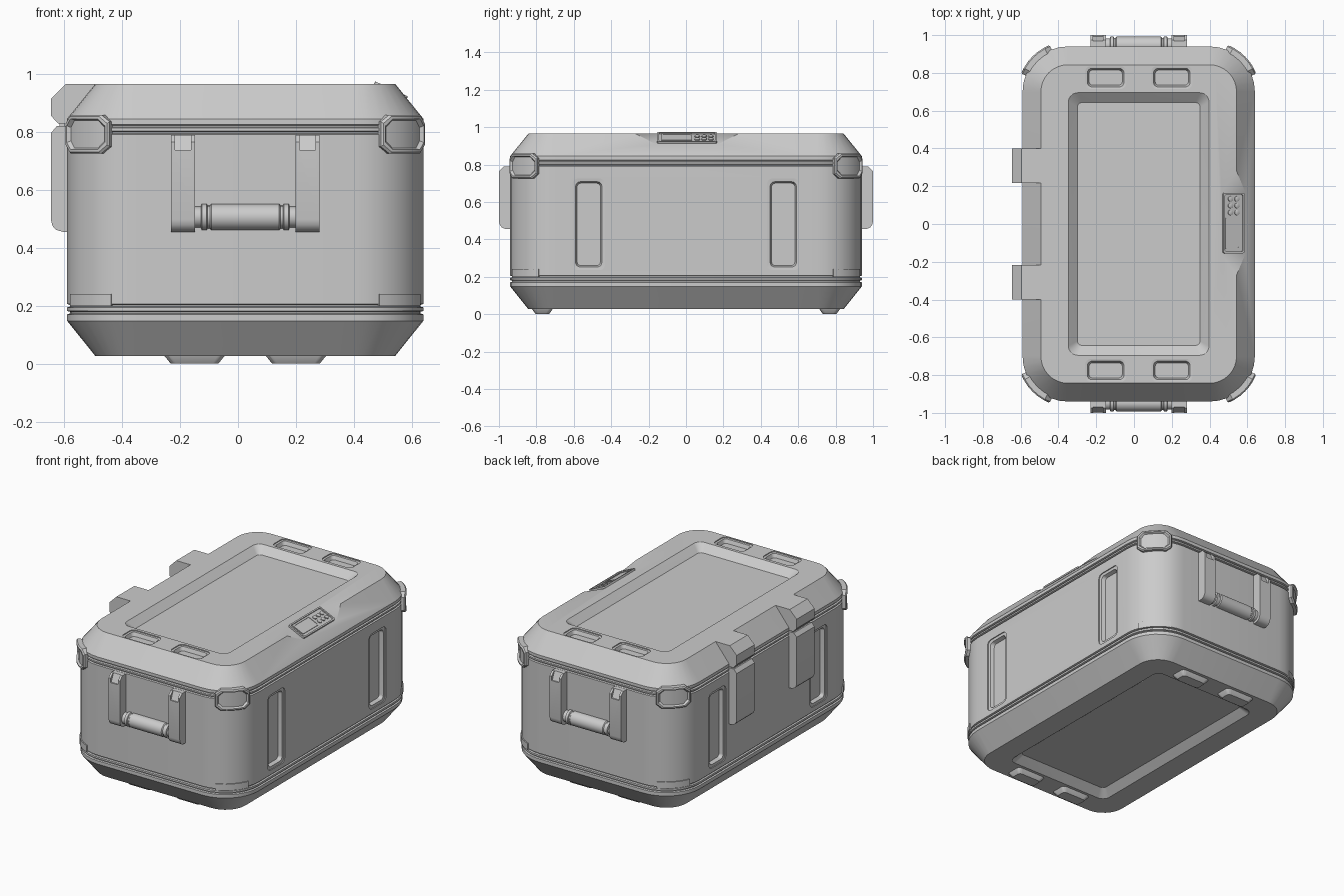
import bpy, bmesh
from math import cos, sin, pi

if "Cube" in bpy.data.objects:
    bpy.data.objects.remove(bpy.data.objects["Cube"], do_unlink=True)

CX, HX, HY, R = 0.025, 0.615, 0.94, 0.24      # body centre, half sizes, corner radius
TOP, BOTTOM = 0.965, 0.027

grey = bpy.data.materials.new("case_grey")
grey.use_nodes = True
grey.diffuse_color = (0.6, 0.6, 0.6, 1)
grey.node_tree.nodes["Principled BSDF"].inputs["Base Color"].default_value = (0.6, 0.6, 0.6, 1)


def loft(bm, rings, caps=True):
    """Skin a list of equal-length point rings and close both ends."""
    rows = [[bm.verts.new(p) for p in ring] for ring in rings]
    n = len(rows[0])
    for a, b in zip(rows, rows[1:]):
        for i in range(n):
            j = (i + 1) % n
            bm.faces.new((a[i], a[j], b[j], b[i]))
    if caps:
        bm.faces.new(rows[0])
        bm.faces.new(rows[-1])
    return rows


def rounded(hx, hy, r, segs=8):
    """Rounded rectangle outline around the origin."""
    pts = []
    for k, (sx, sy) in enumerate([(1, 1), (-1, 1), (-1, -1), (1, -1)]):
        for i in range(segs + 1):
            t = (k + i / segs) * pi / 2
            pts.append((sx * (hx - r) + r * cos(t), sy * (hy - r) + r * sin(t)))
    return pts


def stack(bm, levels, place, segs=8):
    """Loft rounded rectangles (hx, hy, r, depth), placed by place(a, b, depth)."""
    loft(bm, [[place(a, b, d) for a, b in rounded(hx, hy, r, segs)]
              for hx, hy, r, d in levels])


def prism(bm, profile, start, end, place):
    loft(bm, [[place(p, q, d) for p, q in profile] for d in (start, end)])


def make(name, bm, smooth=True):
    bmesh.ops.recalc_face_normals(bm, faces=bm.faces)
    mesh = bpy.data.meshes.new(name)
    bm.to_mesh(mesh)
    bm.free()
    mesh.materials.append(grey)
    obj = bpy.data.objects.new(name, mesh)
    bpy.context.collection.objects.link(obj)
    if smooth:
        finish(obj)
    return obj


def finish(obj):
    bpy.ops.object.select_all(action='DESELECT')
    obj.select_set(True)
    bpy.context.view_layer.objects.active = obj
    bpy.ops.object.shade_smooth_by_angle(angle=pi / 6)


def cut(obj, bm):
    """Subtract the cutter mesh, then smooth the result."""
    cutter = make("cutter", bm, False)
    cutter.hide_render = True
    mod = obj.modifiers.new("cut", 'BOOLEAN')
    mod.operation, mod.solver, mod.object = 'DIFFERENCE', 'EXACT', cutter
    bpy.context.view_layer.objects.active = obj
    bpy.ops.object.modifier_apply(modifier=mod.name)
    bpy.data.objects.remove(cutter, do_unlink=True)
    finish(obj)


# Main shell: chamfered ends with thin grooves near the lid and base
profile = [(0.097, BOTTOM), (0, 0.148)]
for z in (0.176, 0.2, 0.797, 0.819):
    profile += [(0, z - 0.006), (0.01, z - 0.003), (0.01, z + 0.003), (0, z + 0.006)]
profile += [(0, 0.845), (0.097, TOP)]
bm = bmesh.new()
stack(bm, [(HX - i, HY - i, R - i, z) for i, z in profile], lambda a, b, d: (CX + a, b, d))
body = make("case_body", bm, False)

cutters = bmesh.new()
# Large sunken panels in the lid and underside
for face, s in ((TOP, 1), (BOTTOM, -1)):
    stack(cutters, [(0.3725, 0.695, 0.05, -0.03), (0.3725, 0.695, 0.05, 0), (0.325, 0.643, 0.025, 0.042)],
          lambda a, b, d: (CX + a, b, face - s * d))
# Stacking pockets in the lid
for sx in (-1, 1):
    for sy in (-1, 1):
        stack(cutters, [(0.109, 0.06, 0.03, -0.03), (0.109, 0.06, 0.03, 0.006),
                        (0.097, 0.049, 0.025, 0.008), (0.088, 0.04, 0.02, 0.032)],
              lambda a, b, d: (CX + sx * 0.175 + a, sy * 0.775 + b, TOP - d))
        # Tall slots in the long sides
        stack(cutters, [(0.087, 0.245, 0.03, -0.03), (0.087, 0.245, 0.03, 0.006),
                        (0.07, 0.228, 0.025, 0.008), (0.062, 0.22, 0.02, 0.032)],
              lambda a, b, d: (CX + sx * (HX - d), sy * 0.52 + a, 0.48 + b))


# Sloped control bay cut into the lid edge
def slope(y, v, n):
    return (0.465 + 0.909 * v + 0.417 * n, y, TOP - 0.417 * v + 0.909 * n)


loft(cutters, [[slope(0.005 + sy * w, v, n) for sy, v in ((-1, -e), (1, -e), (1, 0.16), (-1, 0.16))]
               for w, e, n in ((0.165, 0, 0), (0.375, 0, 0.062))])
cut(body, cutters)

# Control panel bezel, screen and buttons
bm = bmesh.new()
stack(bm, [(0.16, 0.062, 0.01, -0.005), (0.16, 0.062, 0.01, 0.012),
           (0.15, 0.053, 0.008, 0.012), (0.15, 0.053, 0.008, 0.004)],
      lambda a, b, d: slope(0.005 + a, 0.066 + b, d), 3)
make("control_panel", bm)
bm = bmesh.new()
stack(bm, [(0.082, 0.042, 0.006, 0), (0.082, 0.042, 0.006, 0.009),
           (0.074, 0.034, 0.004, 0.009), (0.074, 0.034, 0.004, 0.006)],
      lambda a, b, d: slope(-0.05 + a, 0.06 + b, d), 3)
make("control_screen", bm)
bm = bmesh.new()
for y in (0.06, 0.097, 0.133):
    for v in (0.048, 0.085):
        stack(bm, [(0.014, 0.014, 0.0139, 0), (0.014, 0.014, 0.0139, 0.01), (0.01, 0.01, 0.0099, 0.012)],
              lambda a, b, d: slope(y + a, v + b, d), 4)
make("control_buttons", bm)


# Curved plates that wrap the rounded vertical corners
def corner_plate(bm, sx, sy, z0, hz, chamfer, levels):
    cols = [-1, -0.7, -0.35, 0, 0.35, 0.7, 1]
    rings = []
    for margin, r in levels:
        top, low = [], []
        for u in cols:
            t = pi / 4 + u * (0.1 - margin) / R
            x, y = CX + sx * (HX - R + r * cos(t)), sy * (HY - R + r * sin(t))
            h = hz - margin - (chamfer if abs(u) == 1 else 0)
            top.append((x, y, z0 + h))
            low.append((x, y, z0 - h))
        rings.append(top + low[::-1])
    rows = loft(bm, rings, False)
    n = len(cols)
    for row in (rows[0], rows[-1]):
        for i in range(n - 1):
            bm.faces.new((row[i], row[i + 1], row[2 * n - 2 - i], row[2 * n - 1 - i]))


guards, lower = bmesh.new(), bmesh.new()
for sx in (-1, 1):
    for sy in (-1, 1):
        corner_plate(guards, sx, sy, 0.792, 0.067, 0.024,
                     [(0, 0.22), (0, 0.258), (0.006, 0.265), (0.014, 0.265), (0.02, 0.252)])
        corner_plate(lower, sx, sy, 0.22, 0.021, 0, [(0, 0.22), (0, 0.246)])
make("corner_guards", guards)
make("lower_corner_plates", lower)

# Feet that match the lid pockets
bm = bmesh.new()
for sx in (-1, 1):
    for sy in (-1, 1):
        stack(bm, [(0.106, 0.056, 0.025, 0.035), (0.104, 0.055, 0.025, BOTTOM), (0.082, 0.036, 0.02, 0)],
              lambda a, b, d: (CX + sx * 0.175 + a, sy * 0.768 + b, d))
make("feet", bm)

# Carry handles on both ends
arm_profile = [(0.92, 0.79), (0.975, 0.79), (1, 0.765), (1, 0.497), (0.996, 0.479),
               (0.986, 0.465), (0.972, 0.457), (0.955, 0.455), (0.92, 0.455)]
notch_profile = [(1.02, 0.737), (0.992, 0.737), (0.965, 0.8), (1.02, 0.8)]
grip_profile = [(0.19, 0.036), (0.153, 0.036), (0.15, 0.045), (0.133, 0.045), (0.13, 0.039),
                (0.122, 0.039), (0.117, 0.045)]
grip_profile += [(-x, r) for x, r in reversed(grip_profile)]
for side, s in (("front", -1), ("back", 1)):
    arms, notches, grip = bmesh.new(), bmesh.new(), bmesh.new()
    for sx in (-1, 1):
        mid = CX + sx * 0.215
        place = lambda p, q, d: (mid + d, s * p, q)
        prism(arms, arm_profile, -0.041, 0.041, place)
        prism(notches, notch_profile, -0.027, 0.027, place)
    cut(make(side + "_handle_arms", arms, False), notches)
    loft(grip, [[(CX + x, s * 0.947 + r * cos(i * pi / 12), 0.506 + r * sin(i * pi / 12))
                 for i in range(24)] for x, r in grip_profile])
    make(side + "_handle_grip", grip)

# Hinges: upper leaf, pin and lower leaf
upper = [(-0.45, 0.88), (-0.49, TOP), (-0.595, TOP), (-0.645, 0.915), (-0.645, 0.855),
         (-0.62, 0.828), (-0.55, 0.828)]
lower_leaf = [(-0.55, 0.82), (-0.625, 0.82), (-0.645, 0.797), (-0.645, 0.495), (-0.64, 0.475),
              (-0.628, 0.462), (-0.605, 0.455), (-0.55, 0.455)]
pin = [(-0.607 + 0.01 * cos(i * pi / 6), 0.824 + 0.01 * sin(i * pi / 6)) for i in range(12)]
for name, shape, half in (("hinge_upper_leaves", upper, 0.092), ("hinge_lower_leaves", lower_leaf, 0.092),
                          ("hinge_pins", pin, 0.085)):
    bm = bmesh.new()
    for sy in (-1, 1):
        prism(bm, shape, sy * 0.308 - half, sy * 0.308 + half, lambda p, q, d: (p, d, q))
    make(name, bm)
